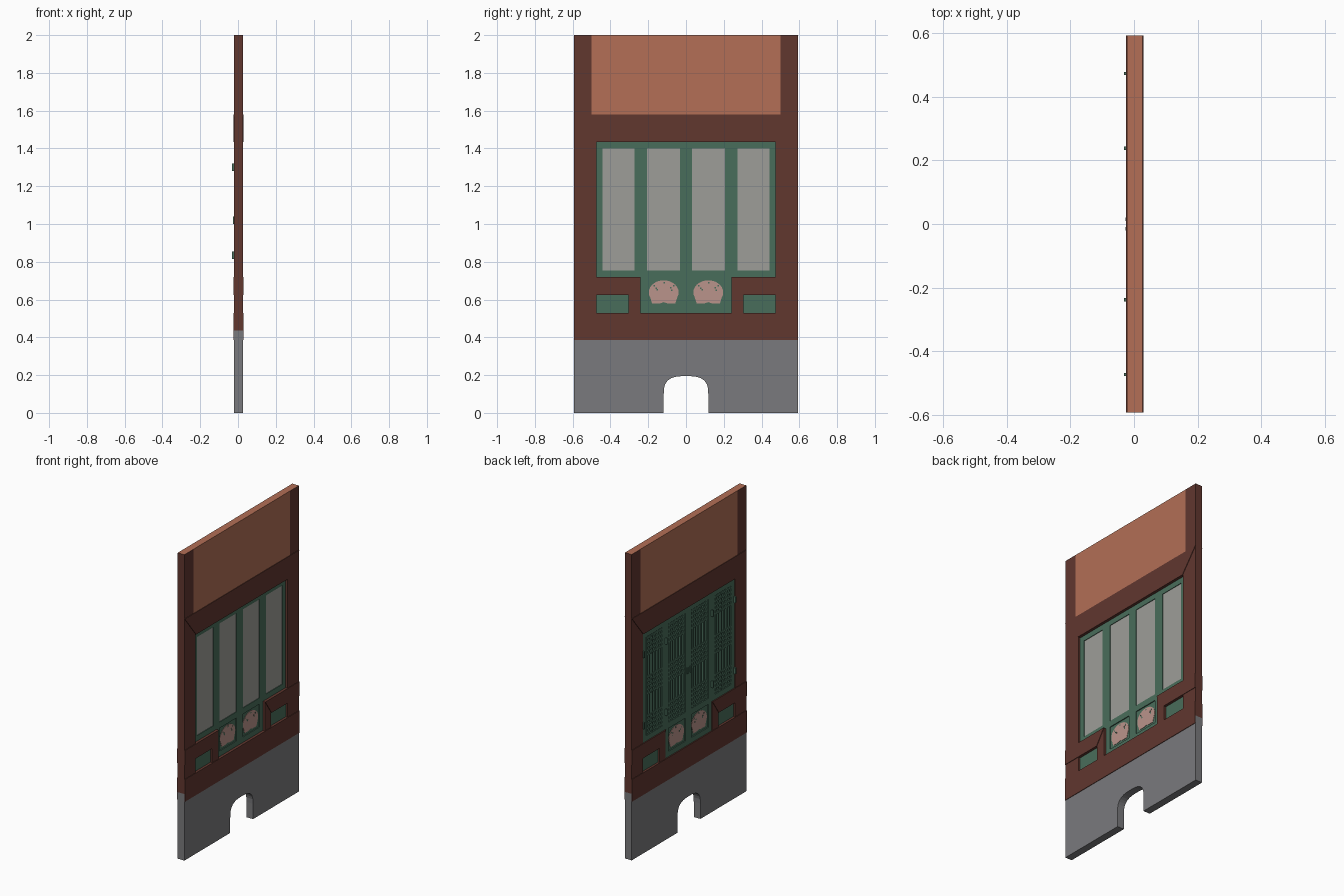
import bpy, bmesh, math

if "Cube" in bpy.data.objects:
    bpy.data.objects.remove(bpy.data.objects["Cube"])


def material(name, r, g, b):
    m = bpy.data.materials.new(name)
    lin = [((c / 255 + 0.055) / 1.055) ** 2.4 for c in (r, g, b)]
    m.diffuse_color = (*lin, 1)
    m.use_nodes = True
    m.node_tree.nodes["Principled BSDF"].inputs["Base Color"].default_value = m.diffuse_color
    return m


BROWN = material("dark brown wood", 97, 55, 47)
PEACH = material("terracotta plaster", 179, 111, 86)
GREY = material("grey stone", 122, 122, 125)
PAPER = material("pale paper", 158, 158, 152)
GREEN = material("green paint", 73, 109, 91)
PINK = material("pink carving", 186, 148, 139)

W = 0.592                    # half width of the wall
XB, XF = -0.0215, 0.0265     # wall faces
TB, TF = -0.025, 0.030       # trim faces


def build(name, parts, mat, top_mat=None):
    """parts: list of (outline of (y, z) points, x0, x1) extruded along x."""
    bm = bmesh.new()
    for pts, x0, x1 in parts:
        a = [bm.verts.new((x0, y, z)) for y, z in pts]
        b = [bm.verts.new((x1, y, z)) for y, z in pts]
        bm.faces.new(a)
        bm.faces.new(b[::-1])
        for i in range(len(a)):
            j = (i + 1) % len(a)
            bm.faces.new((a[i], b[i], b[j], a[j]))
    bmesh.ops.recalc_face_normals(bm, faces=bm.faces)
    if top_mat:
        for f in bm.faces:
            if f.normal.z > 0.9 and f.calc_center_median().z > 1.99:
                f.material_index = 1
    me = bpy.data.meshes.new(name)
    bm.to_mesh(me)
    bm.free()
    me.materials.append(mat)
    if top_mat:
        me.materials.append(top_mat)
    ob = bpy.data.objects.new(name, me)
    bpy.context.collection.objects.link(ob)
    return ob


def rect(y0, y1, z0, z1):
    return [(y0, z0), (y1, z0), (y1, z1), (y0, z1)]


def flip(pts, s):
    return [(s * y, z) for y, z in pts]


SIDES = (-1, 1)

# Stone base with an arched drain opening
arch = []
for i in range(17):
    t = math.pi * i / 16
    c, s = math.cos(t), math.sin(t)
    arch.append((-0.118 * math.copysign(abs(c) ** 0.7, c), 0.1 + 0.095 * s ** 0.7 if s > 1e-6 else 0.1))
base = [(-W, 0), (-0.118, 0)] + arch + [(0.118, 0), (W, 0), (W, 0.435), (-W, 0.435)]
build("stone_base", [(base, XB, XF)], GREY)

# Plaster panel and corner columns
build("plaster_panel", [(rect(-0.5, 0.5, 1.58, 2), XB, XF)], PEACH)
col = [(0.475, 0.435), (W, 0.435), (W, 2), (0.5, 2), (0.5, 1.58), (0.475, 1.58)]
build("corner_columns", [(flip(col, s), XB, XF) for s in SIDES], BROWN, PEACH)

# Flush timber between the openings
timber = [(rect(-0.475, 0.475, 1.435, 1.58), XB, XF),
          (rect(-0.475, 0.475, 0.435, 0.53), XB, XF)]
for s in SIDES:
    step = [(0.24, 0.53), (0.305, 0.53), (0.305, 0.625), (0.475, 0.625), (0.475, 0.72), (0.24, 0.72)]
    timber.append((flip(step, s), XB, XF))
build("wall_timber", timber, BROWN)

# Raised rails on both faces, with mitred ends
top_rail = [(-0.475, 1.435), (0.475, 1.435), (W, 1.58), (-W, 1.58)]
mid_rail = [(0.305, 0.625), (W, 0.625), (W, 0.72), (0.24, 0.72)]
sill = rect(-W, W, 0.385, 0.53)
trims = []
for x0, x1 in ((TB, XB), (XF, TF)):
    for p in (top_rail, sill, flip(mid_rail, 1), flip(mid_rail, -1)):
        trims.append((p, x0, x1))
build("raised_rails", trims, BROWN)

# Small green panels beside the doors
build("side_panels", [(flip(rect(0.305, 0.475, 0.53, 0.625), s), -0.01, 0.013) for s in SIDES], GREEN)

# Four window leaves: frames, paper and lattice
DB, DF = -0.018, 0.012       # leaf faces
frames, papers, lattice, panels = [], [], [], []
ZB, ZT = 0.755, 1.4
for s in SIDES:
    for y0, y1, bottom in ((0, 0.24, 0.53), (0.24, 0.475, 0.72)):
        a, b = y0 + 0.032, y1 - 0.034
        bars = [rect(y0, a, bottom, 1.435), rect(b, y1, bottom, 1.435), rect(a, b, ZT, 1.435)]
        if bottom < 0.6:
            bars += [rect(a, b, 0.715, ZB), rect(a, b, bottom, 0.565)]
            panels.append((flip(rect(a, b, 0.565, 0.715), s), -0.011, 0.006))
        else:
            bars.append(rect(a, b, bottom, ZB))
        frames += [(flip(p, s), DB, DF) for p in bars]
        papers.append((flip(rect(a, b, ZB, ZT), s), -0.004, 0.008))
        # upright bars run full height, cross bars fill three bands
        n = 6
        for i in range(n):
            c = a + (b - a) * (i + 0.5) / n
            lattice.append((flip(rect(c - 0.006, c + 0.006, ZB, ZT), s), -0.016, -0.004))
        for start in (ZB, 1.01, 1.265):
            for k in range(5):
                z = start + 0.013 + k * 0.0272
                lattice.append((flip(rect(a, b, z - 0.006, z + 0.006), s), -0.0155, -0.004))
build("leaf_frames", frames, GREEN)
build("paper_panes", papers, PAPER)
build("window_lattice", lattice, GREEN)
build("door_lower_panels", panels, GREEN)

# Pink carved ornaments with small green cut-outs, on both faces
blob = []
for i in range(28):
    t = 2 * math.pi * i / 28
    y, z = 0.079 * math.cos(t), 0.064 * math.sin(t)
    if z < -0.03:
        z = -0.058 if abs(y) > 0.012 else -0.052
    blob.append((y, 0.638 + z))
spots = [(-0.04, 0.66), (-0.033, 0.652), (0.036, 0.662), (0.043, 0.65), (0.003, 0.69), (-0.05, 0.672), (0.052, 0.672)]
carve, holes = [], []
for s in SIDES:
    cy = 0.118 * s
    for x, d in ((0.006, 1), (-0.011, -1)):
        carve.append(([(cy + y, z) for y, z in blob], x, x + 0.002 * d))
        for y, z in spots:
            holes.append((rect(cy + y - 0.004, cy + y + 0.004, z - 0.004, z + 0.004), x, x + 0.003 * d))
build("carved_ornaments", carve, PINK)
build("ornament_cutouts", holes, GREEN)

# Hinges and pull handles on the lattice side
fittings = []
for s in SIDES:
    for y in (0.238, 0.472):
        for z in (0.835, 1.3):
            fittings.append((flip(rect(y - 0.005, y + 0.005, z - 0.02, z + 0.02), s), -0.031, DB))
    fittings.append((flip(rect(0.01, 0.02, 1.0, 1.04), s), -0.026, DB))
build("hinges_and_handles", fittings, GREEN)
